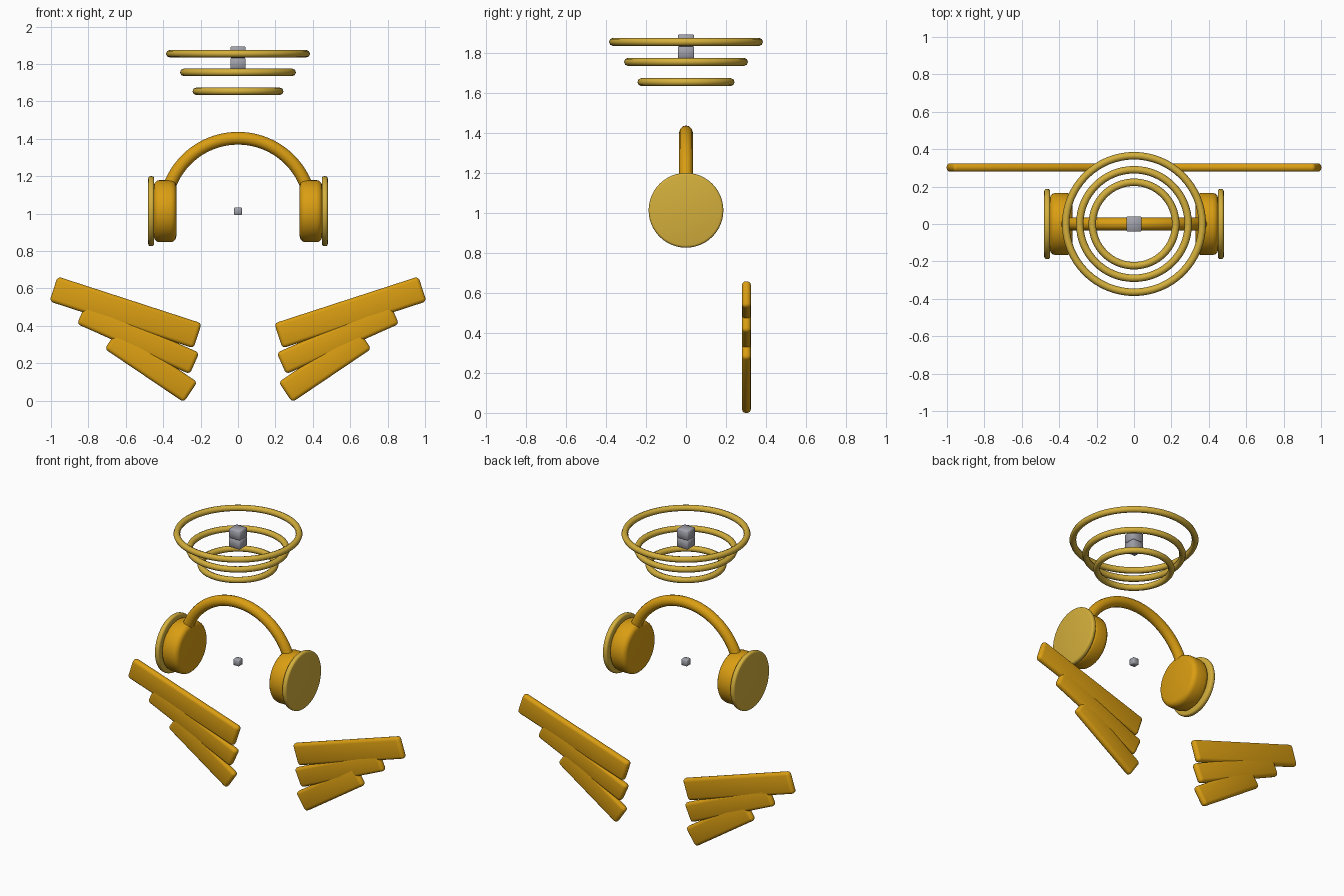
import bpy, bmesh
from math import radians, sin, cos, pi

if "Cube" in bpy.data.objects:
    bpy.data.objects.remove(bpy.data.objects["Cube"], do_unlink=True)


def material(name, rgb):
    m = bpy.data.materials.new(name)
    m.use_nodes = True
    m.diffuse_color = (*rgb, 1)
    m.node_tree.nodes["Principled BSDF"].inputs["Base Color"].default_value = (*rgb, 1)
    return m


amber = material("amber", (0.70, 0.34, 0.006))
gold = material("pale_gold", (0.66, 0.43, 0.045))
grey = material("grey", (0.36, 0.36, 0.41))


def finish(name, mat, bevel=0.0, segments=3):
    ob = bpy.context.object
    ob.name = ob.data.name = name
    ob.data.materials.clear()
    ob.data.materials.append(mat)
    if bevel:
        bpy.ops.object.transform_apply(location=False, rotation=False, scale=True)
        mod = ob.modifiers.new("rounded_edges", "BEVEL")
        mod.width = bevel
        mod.segments = segments
        mod.limit_method = "ANGLE"
        bpy.ops.object.modifier_apply(modifier=mod.name)
    bpy.ops.object.shade_smooth_by_angle(angle=radians(50))
    return ob


def box(name, loc, size, mat, bevel, tilt=0.0, segments=3):
    bpy.ops.mesh.primitive_cube_add(size=1, location=loc, rotation=(0, tilt, 0))
    bpy.context.object.scale = size
    return finish(name, mat, bevel, segments)


def disc(name, x, radius, depth, mat, bevel):
    bpy.ops.mesh.primitive_cylinder_add(vertices=48, radius=radius, depth=depth,
                                        location=(x, 0, EAR_Z), rotation=(0, pi / 2, 0))
    return finish(name, mat, bevel)


EAR_Z = 1.013

# Three stacked halo rings, widening upward
for name, radius, z in (("lower", 0.223, 1.654), ("middle", 0.29, 1.755), ("upper", 0.365, 1.855)):
    bpy.ops.mesh.primitive_torus_add(major_radius=radius, minor_radius=0.02, location=(0, 0, z),
                                     major_segments=64, minor_segments=8)
    finish(name + "_halo_ring", gold)

# Small grey blocks: a stacked pair in the halo and one between the ear cups
for name, z in (("lower", 1.803), ("upper", 1.863)):
    box(name + "_halo_block", (0, 0, z), (0.08, 0.08, 0.06), grey, 0.004, segments=1)
box("centre_block", (0, 0, EAR_Z), (0.042, 0.042, 0.042), grey, 0.004, segments=1)

# Headband: half-circle tube
curve = bpy.data.curves.new("headband", "CURVE")
curve.dimensions = "3D"
curve.bevel_depth = 0.034
curve.bevel_resolution = 4
curve.use_fill_caps = True
spline = curve.splines.new("POLY")
STEPS = 40
spline.points.add(STEPS)
for i, p in enumerate(spline.points):
    a = pi * i / STEPS
    p.co = (0.39 * cos(a), 0, EAR_Z + 0.39 * sin(a), 1)
band = bpy.data.objects.new("headband", curve)
bpy.context.collection.objects.link(band)
bpy.ops.object.select_all(action="DESELECT")
band.select_set(True)
bpy.context.view_layer.objects.active = band
bpy.ops.object.convert(target="MESH")
finish("headband", amber)

# Ear cups, cover plates and wing feathers, mirrored left and right
FEATHERS = (  # label, x, z, length, width, tilt in degrees
    ("long", 0.601, 0.472, 0.81, 0.14, 18),
    ("middle", 0.534, 0.333, 0.66, 0.125, 24),
    ("short", 0.465, 0.188, 0.51, 0.13, 34),
)
for side, s in (("left", 1), ("right", -1)):
    disc(side + "_ear_cup", s * 0.39, 0.166, 0.12, amber, 0.03)
    disc(side + "_ear_plate", s * 0.464, 0.187, 0.032, gold, 0.012)
    for label, x, z, length, width, tilt in FEATHERS:
        box(f"{side}_{label}_feather", (s * x, 0.302, z), (length, 0.045, width),
            amber, 0.02, -s * radians(tilt))
